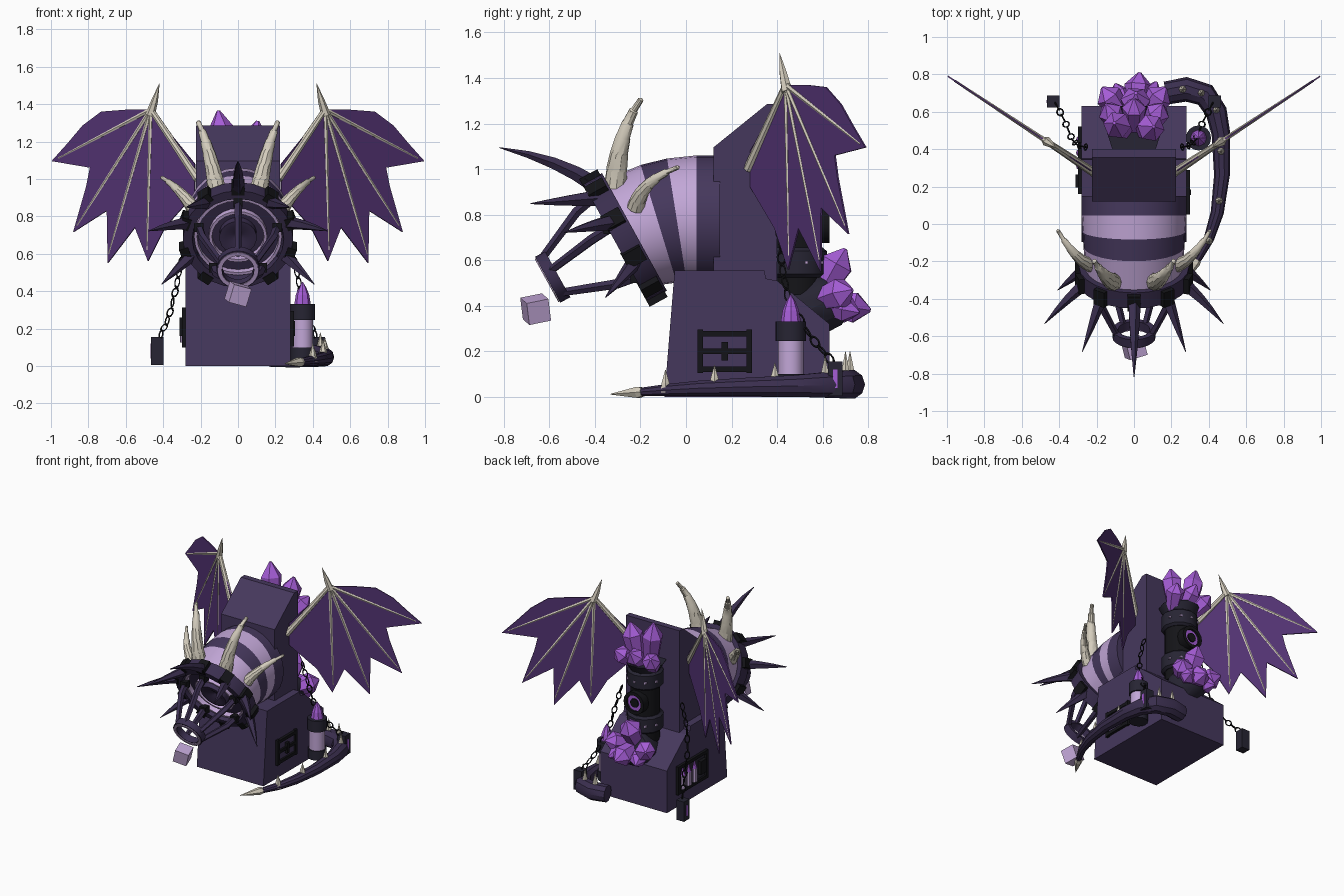
import bpy, bmesh, math
from mathutils import Vector, Matrix, Euler

if "Cube" in bpy.data.objects:
    bpy.data.objects.remove(bpy.data.objects["Cube"])

V = Vector


def material(name, col):
    m = bpy.data.materials.new(name)
    m.diffuse_color = (*col, 1)
    m.use_nodes = True
    m.node_tree.nodes["Principled BSDF"].inputs["Base Color"].default_value = m.diffuse_color
    return m


BODY = material("dusk purple", (0.060, 0.039, 0.108))
DARK = material("deep purple", (0.043, 0.028, 0.078))
LILAC = material("pale lilac", (0.54, 0.385, 0.68))
WING = material("wing violet", (0.088, 0.034, 0.175))
GEM = material("crystal purple", (0.38, 0.11, 0.68))
BONE = material("ivory", (0.66, 0.61, 0.51))
BLACK = material("black iron", (0.007, 0.007, 0.009))
SLATE = material("slate", (0.020, 0.018, 0.033))


def finish(name, bm, mat, smooth=False):
    bmesh.ops.recalc_face_normals(bm, faces=bm.faces)
    me = bpy.data.meshes.new(name)
    bm.to_mesh(me)
    bm.free()
    me.materials.append(mat)
    ob = bpy.data.objects.new(name, me)
    bpy.context.collection.objects.link(ob)
    if smooth:
        bpy.ops.object.select_all(action='DESELECT')
        ob.select_set(True)
        bpy.context.view_layer.objects.active = ob
        bpy.ops.object.shade_smooth_by_angle(angle=math.radians(35))
    return ob


def box(name, loc, size, mat, rot=None):
    bm = bmesh.new()
    m = Matrix.Translation(loc) @ (rot or Matrix()) @ Matrix.Diagonal((*size, 1))
    bmesh.ops.create_cube(bm, size=1, matrix=m)
    return finish(name, bm, mat)


def skin(name, rings, mat, smooth=False, caps=True):
    bm = bmesh.new()
    rows = [[bm.verts.new(p) for p in r] for r in rings]
    n = len(rows[0])
    for a, b in zip(rows, rows[1:]):
        for i in range(n):
            j = (i + 1) % n
            bm.faces.new((a[i], a[j], b[j], b[i]))
    if caps:
        bm.faces.new(rows[0])
        bm.faces.new(rows[-1])
    return finish(name, bm, mat, smooth)


def ring(c, axis, r, n):
    q = V(axis).to_track_quat('Z', 'Y')
    return [V(c) + q @ V((r * math.cos(t), r * math.sin(t), 0))
            for t in (2 * math.pi * i / n for i in range(n))]


def tube(name, pts, radii, mat, n=8, smooth=False):
    pts = [V(p) for p in pts]
    last = len(pts) - 1
    rings = [ring(p, pts[min(i + 1, last)] - pts[max(i - 1, 0)], radii[i], n)
             for i, p in enumerate(pts)]
    return skin(name, rings, mat, smooth)


def lathe(name, origin, axis, profile, mat, n=24, caps=True, smooth=True):
    """Profile of (distance along axis, radius)."""
    ax = V(axis).normalized()
    return skin(name, [ring(V(origin) + ax * d, ax, r, n) for d, r in profile], mat, smooth, caps)


def bezier(a, b, c, n):
    a, b, c = V(a), V(b), V(c)
    return [a * (1 - t) ** 2 + b * 2 * t * (1 - t) + c * t * t for t in (i / n for i in range(n + 1))]


def extrude_x(name, prof, half, mat):
    return skin(name, [[V((x, y, z)) for y, z in prof] for x in (-half, half)], mat)


# body base and tower
extrude_x("base", [(-.095, 0), (-.05, .555), (.345, .555), (.35, .52), (.40, .51), (.63, .32), (.63, 0)], .28, BODY)
extrude_x("tower", [(.12, .5), (.12, 1.095), (.355, 1.285), (.40, 1.285), (.40, .5)], .225, BODY)

# bent barrel with alternating bands: y, z, tilt, radius
secs = [(.15, .78, 0, .28), (.045, .78, 0, .28), (-.04, .775, 9, .275), (-.12, .76, 17, .27), (-.23, .722, 29, .262)]
for i, (a, b) in enumerate(zip(secs, secs[1:])):
    rings = [ring((0, y, z), (0, -math.cos(math.radians(t)), -math.sin(math.radians(t))), r, 28)
             for y, z, t, r in (a, b)]
    skin("barrel_band", rings, (BODY, LILAC)[i % 2], True)

# mouth frame, tilted downward
C = V((0, -.27, .70))
N = V((0, -.876, -.483)).normalized()
U = V((0, -.483, .876)).normalized()


def mouth(d, r, deg):
    t = math.radians(deg)
    return C + N * d + V((r * math.cos(t), 0, 0)) + U * r * math.sin(t)


lathe("mouth_rim", C, N, [(-.05, .2), (-.05, .295), (.045, .295), (.045, .245), (-.03, .235)], DARK, caps=False)
lathe("mouth_floor", C, N, [(-.04, .25), (-.015, .25)], DARK)
for r in (.235, .155):
    lathe("mouth_light_ring", C, N, [(-.02, r), (.02, r), (.02, r - .016), (-.02, r - .016)], LILAC, caps=False)
lathe("throat", C, N, [(-.02, .10), (.03, .10), (.03, .07), (0, .0)], DARK)
for k in range(10):
    a = 18 + 36 * k
    ca, sa = math.cos(math.radians(a)), math.sin(math.radians(a))
    q = Matrix((V((ca, 0, 0)) + U * sa, V((-sa, 0, 0)) + U * ca, N)).transposed().to_4x4()
    box("rim_block", mouth(.005, .295, a), (.05, .07, .09), BLACK, q)

# cage and its nose ring
for k in range(5):
    a = 90 + 72 * k
    tube("cage_bar", [mouth(.03, .22, a), mouth(.13, .20, a), mouth(.35, .10, a)], [.022, .022, .018], DARK, 5)
    box("cage_foot", mouth(.04, .22, a), (.05, .05, .05), BLACK)
lathe("nose_ring", C + N * .36, N, [(-.025, .115), (.025, .115), (.025, .085), (-.025, .085), (-.025, .115)], DARK, caps=False)
lathe("nose_ring_face", C + N * .36, N, [(.026, .108), (.031, .108), (.031, .088), (.026, .088)], LILAC, caps=False)

# purple spikes around the mouth: angle, tip radius, tip distance
for a, r, d in [(90, .61, .29), (50, .43, .29), (130, .43, .29), (17, .5, .22), (163, .5, .22), (-25, .45, .2), (205, .45, .2)]:
    pts = bezier(mouth(0, .26, a), mouth(d * .3, r * .72, a), mouth(d, r, a), 4)
    tube("mouth_spike", pts, [.038, .033, .026, .016, .002], DARK, 5)


def horn(name, a, b, c, r):
    """Curved horn built from slightly flared segments."""
    pts = bezier(a, b, c, 6)
    spine, rad = [], []
    for i in range(6):
        f = r * (1 - i / 6) ** .7
        spine += [pts[i], pts[i].lerp(pts[i + 1], .9)]
        rad += [f, f * .88]
    tube(name, spine + [pts[6]], rad + [.004], BONE, 10, True)


def wing_pt(s, x, z, off=0):
    return V((s * x, .44 + .66 * (x - .465) + off, z))


chain_path = [(.25, .41, .75), (.30, .42, .58), (.33, .45, .42), (.37, .55, .26), (.42, .645, .15)]
for s in (-1, 1):
    # horns
    horn("large_horn", (s * .11, -.31, .92), (s * .15, -.30, 1.17), (s * .215, -.195, 1.31), .052)
    horn("small_horn", (s * .23, -.22, .83), (s * .31, -.20, .95), (s * .41, -.03, 1.01), .04)

    # wing membrane as a fan from the wrist
    edge = [(.60, 1.37), (.73, 1.36), (.83, 1.285), (.91, 1.19), (.995, 1.095), (.79, 1.06), (.81, .96), (.88, .715),
            (.70, .83), (.695, .55), (.55, .74), (.48, .56), (.39, .74), (.23, .92), (.23, 1.08)]
    bm = bmesh.new()
    hub = bm.verts.new(wing_pt(s, .465, 1.37))
    vs = [bm.verts.new(wing_pt(s, x, z)) for x, z in edge]
    for a, b in zip(vs, vs[1:]):
        bm.faces.new((hub, a, b))
    w = finish("wing_membrane", bm, WING)
    mod = w.modifiers.new("thickness", 'SOLIDIFY')
    mod.thickness, mod.offset = .008, 0
    # wing bones
    wrist = wing_pt(s, .465, 1.37)
    for x, z in [(.96, 1.11), (.86, .75), (.69, .60), (.485, .62)]:
        tube("wing_rib", [wrist, wing_pt(s, x, z)], [.013, .006], BONE, 6, True)
    tube("wing_arm", [wing_pt(s, .215, 1.0), wrist], [.024, .016], BONE, 8, True)
    tube("wing_claw", [wing_pt(s, .47, 1.34), wing_pt(s, .445, 1.42), wing_pt(s, .42, 1.51)], [.026, .018, .001], BONE, 6)

    # hanging chain and weight
    pts = [V((s * x, y, z)) for x, y, z in chain_path]
    k = 0
    for a, b in zip(pts, pts[1:]):
        for i in range(3):
            q = (b - a).to_track_quat('X', 'Z').to_matrix().to_4x4()
            bpy.ops.mesh.primitive_torus_add(major_radius=.018, minor_radius=.0045, major_segments=10, minor_segments=4)
            link = bpy.context.object
            link.name = "chain_link"
            link.data.materials.append(BLACK)
            link.matrix_world = (Matrix.Translation(a.lerp(b, (i + .5) / 3)) @ q
                                 @ Matrix.Rotation(math.pi / 2 * (k % 2), 4, 'X') @ Matrix.Diagonal((1.5, .95, 1, 1)))
            k += 1
    box("chain_weight", (s * .432, .655, .08), (.065, .065, .15), SLATE)
    box("weight_slot", (s * .466, .655, .08), (.006, .018, .08), GEM)

# right hatch and left ammunition rack
for s, y0, w in ((1, .17, .24), (-1, .34, .36)):
    box("hatch_panel", (s * .282, y0, .2), (.008, w - .02, .16), BODY if s > 0 else SLATE)
    for z in (.122, .2, .278) if s > 0 else (.11, .30):
        box("hatch_bar", (s * .288, y0, z), (.024, w, .024), BLACK)
    for e in (-1, 1):
        box("hatch_post", (s * .288, y0 + e * (w / 2 - .012), .2), (.024, .024, .19), BLACK)
box("hatch_latch", (.294, .17, .2), (.024, .028, .08), BLACK)
box("rack_latch", (-.298, .23, .21), (.03, .07, .10), BLACK)
for y in (.31, .38, .45):
    lathe("rack_shell", (-.288, y, 0), (0, 0, 1), [(.125, .022), (.225, .022)], LILAC, 10)
    lathe("rack_shell_tip", (-.288, y, 0), (0, 0, 1), [(.225, .02), (.28, .002)], GEM, 8)

# shell canister on the right side
for name, z0, z1, r, m in [("canister_base", .03, .10, .064, SLATE), ("canister_body", .1, .245, .056, LILAC),
                           ("canister_band", .245, .33, .067, SLATE)]:
    lathe(name, (.345, .46, 0), (0, 0, 1), [(z0, r), (z1, r)], m, 16)
lathe("canister_tip", (.345, .46, 0), (0, 0, 1), [(.33, .044), (.38, .036), (.42, .02), (.45, .001)], GEM, 8, smooth=False)

# reactor column on the back
lathe("column", (0, .49, 0), (0, 0, 1), [(.45, .105), (1.0, .105)], BLACK, 16)
for z in (.59, .92):
    lathe("column_band", (0, .49, z), (0, 0, 1), [(-.065, .11), (-.05, .128), (.05, .128), (.065, .11)], SLATE, 12)
    for k in range(5):
        t = math.radians(36 * k + 18)
        box("column_rivet", (.128 * math.cos(t), .49 + .128 * math.sin(t), z), (.014, .014, .014), LILAC)
lathe("column_cap", (0, .49, .98), (0, 0, 1), [(0, .11), (.06, .145)], SLATE, 10)
lathe("porthole_rim", (0, .57, .76), (0, 1, 0), [(0, .085), (.06, .085), (.06, .06), (0, .06)], BLACK, 16, False)
lathe("porthole_glow", (0, .57, .76), (0, 1, 0), [(0, .06), (.045, .06)], GEM, 16)
lathe("porthole_core", (0, .57, .76), (0, 1, 0), [(.03, .034), (.055, .034)], BLACK, 12)
lathe("crystal_socket", (0, .52, .37), (0, .85, .45), [(-.05, .13), (.12, .13), (.15, .11)], SLATE, 10)


def crystal(a, b, r):
    """Chunky crystal with a blunt point."""
    a, b = V(a), V(b)
    tube("crystal", [a, a.lerp(b, .72), b], [r * .62, r, r * .12], GEM, 6)


# crystal clusters, lower then upper
for b, r in [((.01, .70, .65), .08), ((-.17, .73, .47), .072), ((.17, .73, .47), .072), ((.03, .81, .38), .075),
             ((-.1, .75, .36), .06), ((.12, .76, .37), .06)]:
    crystal((b[0] * .3, .57, .42), b, r)
for b, r in [((-.105, .54, 1.365), .075), ((.105, .52, 1.31), .075), ((-.15, .64, 1.14), .065),
             ((.15, .64, 1.13), .065), ((0, .67, 1.16), .065)]:
    crystal((b[0] * .5, .50, 1.0), b, r)

# tail curling round the right side
tail = [(.17, .70, .055), (.28, .72, .055), (.38, .69, .055), (.44, .60, .052), (.465, .48, .048), (.47, .26, .044),
        (.445, .06, .038), (.40, -.08, .03), (.34, -.19, .022)]
tube("tail", tail, [.062, .066, .064, .058, .05, .042, .035, .028, .02], DARK, 10, True)
tube("tail_tip", [tail[-1], (.325, -.21, .02), (.25, -.33, .012)], [.022, .028, .002], BONE, 6)
for x, y, z, h in [(.40, -.09, .04, .08), (.455, .125, .06, .08), (.465, .39, .07, .08), (.44, .61, .08, .10),
                   (.36, .70, .09, .11), (.26, .72, .10, .10)]:
    tube("tail_spike", [(x, y, z - .02), (x, y, z + .02), (x, y, z + h)], [.024, .02, .001], BONE, 6)

# floating cube before the nose
box("floating_cube", (0, -.66, .385), (.1, .1, .1), LILAC, Euler((.2, .25, .3)).to_matrix().to_4x4())
